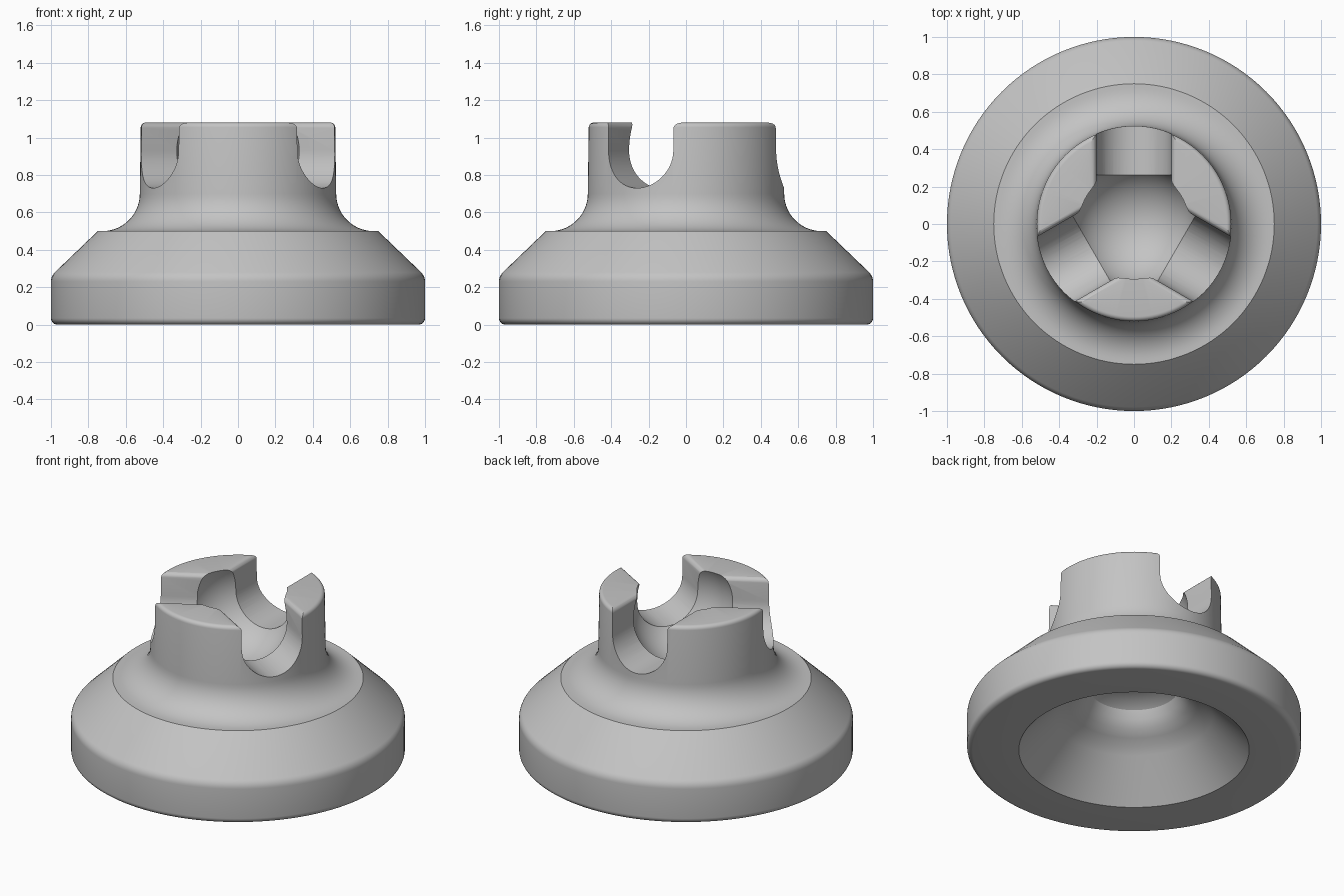
import bpy, bmesh
from math import sin, cos, pi, radians
from mathutils import Matrix, Vector

cube = bpy.data.objects.get("Cube")
if cube:
    bpy.data.objects.remove(cube)

STEM_R, TOP, BALL_Z, BALL_R, SLOT_R = 0.525, 1.08, 0.93, 0.33, 0.2


def make_object(name, bm):
    bmesh.ops.recalc_face_normals(bm, faces=bm.faces)
    mesh = bpy.data.meshes.new(name)
    bm.to_mesh(mesh)
    bm.free()
    obj = bpy.data.objects.new(name, mesh)
    bpy.context.collection.objects.link(obj)
    return obj


def arc(cx, cz, r, start, end, steps):
    """Points on an arc, angles in degrees."""
    angles = [radians(start + (end - start) * i / steps) for i in range(steps + 1)]
    return [(cx + r * cos(a), cz + r * sin(a)) for a in angles]


def lathe(name, profile, steps=128):
    """Revolve an open (radius, z) profile that starts and ends on the axis."""
    bm = bmesh.new()
    verts = [bm.verts.new((r, 0, z)) for r, z in profile]
    edges = [bm.edges.new(pair) for pair in zip(verts, verts[1:])]
    bmesh.ops.spin(bm, geom=verts + edges, axis=(0, 0, 1), cent=(0, 0, 0),
                   angle=2 * pi, steps=steps, use_merge=True)
    bmesh.ops.remove_doubles(bm, verts=bm.verts, dist=1e-5)
    return make_object(name, bm)


def slot_cutter(angle):
    """U-shaped radial channel with rounded upper lips."""
    lip = 0.03
    right = arc(SLOT_R + lip, TOP - lip, lip, 180, 90, 5)
    left = [(-x, z) for x, z in reversed(right)]
    outline = arc(0, BALL_Z, SLOT_R, 180, 360, 32) + right
    outline += [(SLOT_R + lip, TOP + 0.1), (-SLOT_R - lip, TOP + 0.1)] + left
    bm = bmesh.new()
    face = bm.faces.new([bm.verts.new((x, 0, z)) for x, z in outline])
    ext = bmesh.ops.extrude_face_region(bm, geom=[face])
    moved = [v for v in ext["geom"] if isinstance(v, bmesh.types.BMVert)]
    bmesh.ops.translate(bm, verts=moved, vec=Vector((0, 0.8, 0)))
    bmesh.ops.rotate(bm, verts=bm.verts, matrix=Matrix.Rotation(angle, 3, "Z"))
    return make_object("slot_cutter", bm)


def ball_cutter():
    bm = bmesh.new()
    bmesh.ops.create_uvsphere(bm, u_segments=96, v_segments=48, radius=BALL_R,
                              matrix=Matrix.Translation((0, 0, BALL_Z)))
    return make_object("ball_cutter", bm)


# Body: hollow underside, flanged base, coved stem
underside = [(0, 0.49), (0.12, 0.485), (0.22, 0.465), (0.27, 0.43), (0.295, 0.38),
             (0.33, 0.335), (0.38, 0.3), (0.43, 0.27), (0.47, 0.23), (0.69, 0)]
outside = arc(0.965, 0.035, 0.035, -90, 0, 6) + arc(0.93, 0.23, 0.07, 0, 45, 5)
outside += [(0.75, 0.5)] + arc(STEM_R + 0.2, 0.7, 0.2, 270, 180, 14)
outside += arc(STEM_R - 0.03, TOP - 0.025, 0.025, 0, 90, 5) + [(0, TOP)]
body = lathe("socket_base", underside + outside)

# Ball seat and three radial slots
for cutter in [ball_cutter()] + [slot_cutter(radians(a)) for a in (0, 120, 240)]:
    cutter.hide_render = True
    mod = body.modifiers.new("cut", "BOOLEAN")
    mod.operation = "DIFFERENCE"
    mod.solver = "EXACT"
    mod.object = cutter
    bpy.context.view_layer.objects.active = body
    bpy.ops.object.modifier_apply(modifier=mod.name)
    bpy.data.objects.remove(cutter)

# Material
grey = bpy.data.materials.new("light_grey")
grey.use_nodes = True
colour = (0.55, 0.55, 0.55, 1)
grey.diffuse_color = colour
grey.node_tree.nodes["Principled BSDF"].inputs["Base Color"].default_value = colour
body.data.materials.clear()
body.data.materials.append(grey)

bpy.ops.object.select_all(action="DESELECT")
body.select_set(True)
bpy.context.view_layer.objects.active = body
bpy.ops.object.shade_smooth_by_angle(angle=radians(28))
